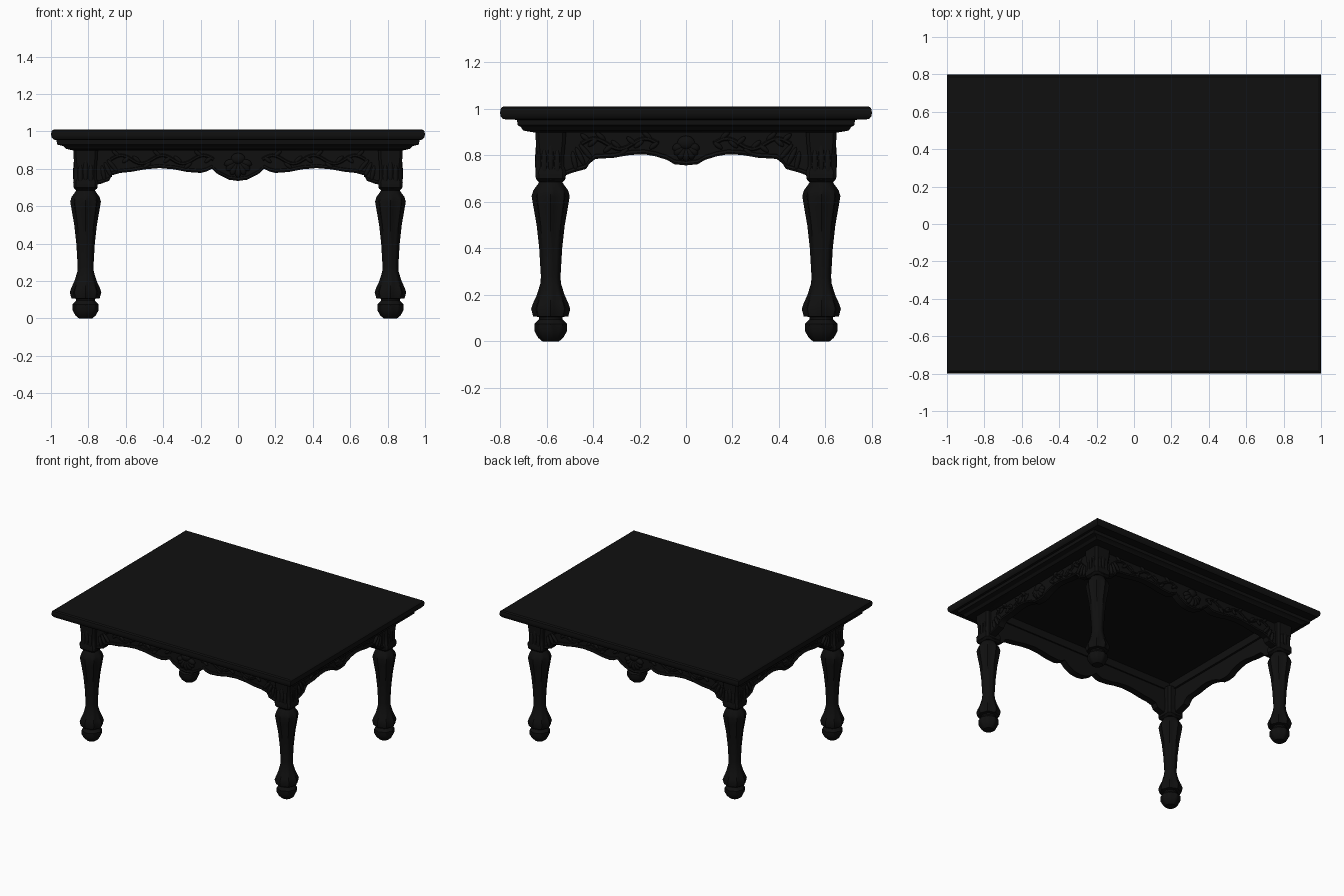
import bpy, bmesh
from math import sin, cos, pi, radians
from mathutils import Matrix, Vector

if "Cube" in bpy.data.objects:
    bpy.data.objects.remove(bpy.data.objects["Cube"])

mat = bpy.data.materials.new("black_wood")
mat.diffuse_color = (0.005, 0.005, 0.005, 1)
mat.use_nodes = True
mat.node_tree.nodes["Principled BSDF"].inputs["Base Color"].default_value = mat.diffuse_color


def finish(bm, name, smooth=40):
    bmesh.ops.recalc_face_normals(bm, faces=bm.faces)
    me = bpy.data.meshes.new(name)
    bm.to_mesh(me)
    bm.free()
    me.materials.append(mat)
    ob = bpy.data.objects.new(name, me)
    bpy.context.collection.objects.link(ob)
    bpy.ops.object.select_all(action='DESELECT')
    ob.select_set(True)
    bpy.context.view_layer.objects.active = ob
    bpy.ops.object.shade_smooth_by_angle(angle=radians(smooth))
    return ob


def skin(bm, rings):
    """Bridge closed point rings and cap both ends."""
    vs = [[bm.verts.new(p) for p in r] for r in rings]
    n = len(vs[0])
    for a, b in zip(vs, vs[1:]):
        for i in range(n):
            j = (i + 1) % n
            bm.faces.new((a[i], a[j], b[j], b[i]))
    bm.faces.new(vs[0])
    bm.faces.new(vs[-1])


def blob(bm, loc, size, angle=0):
    """Flattened carved leaf, tilted in the apron plane."""
    m = (Matrix.Translation(loc) @ Matrix.Rotation(angle, 4, 'Y')
         @ Matrix.Diagonal((*size, 1)))
    bmesh.ops.create_uvsphere(bm, u_segments=10, v_segments=6, radius=1, matrix=m)


def tube(bm, pts, r):
    """Carved stem running through points in the apron plane."""
    rings = []
    for i, p in enumerate(pts):
        t = (pts[min(i + 1, len(pts) - 1)] - pts[max(i - 1, 0)]).normalized()
        side = t.cross(Vector((0, 1, 0)))
        rings.append([p + r * (side * cos(a) + Vector((0, sin(a), 0)))
                      for a in (k * pi / 3 for k in range(6))])
    skin(bm, rings)


# Table top with rounded rim, stepped moulding and hollow underside
steps = [(.985, .787, 1.01), (.996, .796, 1.003), (1, .8, .985), (.996, .797, .968),
         (.985, .787, .956), (.97, .727, .953), (.968, .724, .93), (.935, .71, .922),
         (.92, .70, .907), (.88, .65, .898), (.79, .56, .898), (.79, .56, .955)]
bm = bmesh.new()
skin(bm, [[(x, y, z), (-x, y, z), (-x, -y, z), (x, -y, z)] for x, y, z in steps])
finish(bm, "table_top", 30)

# Turned leg: z, radius, flute depth
leg = [(0, .035, 0), (.015, .052, .03), (.045, .067, .05), (.075, .067, .05),
       (.095, .05, 0), (.105, .05, 0), (.108, .072, .05), (.14, .078, .08),
       (.165, .07, .08), (.2, .056, .06), (.25, .044, 0), (.28, .041, .03),
       (.4, .047, .05), (.5, .057, .06), (.58, .069, .08), (.625, .076, .08),
       (.65, .071, .05), (.675, .056, 0), (.685, .05, 0), (.695, .062, 0),
       (.71, .062, 0), (.72, .05, 0)]
CX, CY = .815, .582


def build_leg(name, sx, sy):
    bm = bmesh.new()
    skin(bm, [[(CX + r * (1 + d * cos(8 * a)) * cos(a), CY + r * (1 + d * cos(8 * a)) * sin(a), z)
               for a in (k * pi / 16 for k in range(32))] for z, r, d in leg])
    # square knee block with chamfered corners
    rings = []
    for z, h in ((.685, .05), (.70, .064), (.73, .066), (.75, .058), (.80, .058), (.86, .064), (.91, .066)):
        c = h - .014
        rings.append([(CX + x, CY + y, z) for x, y in
                      ((h, -c), (h, c), (c, h), (-c, h), (-h, c), (-h, -c), (-c, -h), (c, -h))])
    skin(bm, rings)
    # carved leaves on the two outer faces of the block
    for w in (-.028, 0, .028):
        blob(bm, (CX + w, CY + .056, .79 - abs(w)), (.014, .011, .07))
        blob(bm, (CX + .056, CY + w, .79 - abs(w)), (.011, .014, .07))
    bmesh.ops.transform(bm, matrix=Matrix.Diagonal((sx, sy, 1, 1)), verts=bm.verts)
    finish(bm, name, 35)


for fx, sx in (("left", -1), ("right", 1)):
    for fy, sy in (("front", -1), ("back", 1)):
        build_leg(f"{fy}_{fx}_leg", sx, sy)

# Lower edges of the aprons, from the middle outward: distance, z
long_edge = [(0, .735), (.05, .742), (.08, .757), (.11, .773), (.14, .80), (.17, .785),
             (.2, .778), (.27, .783), (.34, .797), (.42, .804), (.5, .797), (.57, .784),
             (.63, .778), (.675, .765), (.69, .735), (.74, .718), (.77, .715)]
short_edge = [(0, .757), (.05, .762), (.08, .78), (.13, .796), (.18, .805), (.24, .802),
              (.31, .79), (.39, .785), (.415, .765), (.43, .742), (.49, .725), (.53, .71)]


def build_apron(name, edge, dist, angle, vine_start, vine_end, shell):
    bm = bmesh.new()
    full = [(-x, z) for x, z in reversed(edge[1:])] + edge
    # board: back, front and a raised bead along the lower edge
    skin(bm, [[(x, y, z) for y, z in ((-dist + .04, .91), (-dist + .04, e), (-dist - .01, e),
               (-dist - .014, e + .008), (-dist - .008, e + .018), (-dist, e + .02), (-dist, .91))]
              for x, e in full])
    # scrolling vine with leaves on each half
    for s in (-1, 1):
        n = 40
        length = vine_end - vine_start
        pts = []
        for i in range(n + 1):
            u = i / n
            pts.append(Vector((s * (vine_start + length * u), -dist - .004,
                               .85 + .022 * sin(u * length / .22 * 2 * pi))))
        tube(bm, pts, .009)
        for k, p in enumerate(pts[2:-1:4]):
            up = 1 if k % 2 else -1
            blob(bm, p + Vector((0, 0, up * .016)), (.028, .011, .011), s * up * -.7)
        # corner bracket leaf beside the leg
        xe = edge[-1][0] - .05
        for k in range(3):
            blob(bm, (s * (xe - .025 * k), -dist - .004, .775 + .02 * k), (.012, .013, .045), s * (.2 + .25 * k))
    # central fan-shaped shell
    w, zb = shell
    for k in range(-3, 4):
        a = k * .42
        h = w * (.62 - .04 * abs(k))
        blob(bm, (sin(a) * h * .8, -dist - .008, .845 - cos(a) * h * .75),
             (.02, .018, h * .55), -a)
    blob(bm, (0, -dist - .01, .855), (.04, .02, .03))
    bmesh.ops.rotate(bm, matrix=Matrix.Rotation(angle, 3, 'Z'), verts=bm.verts)
    finish(bm, name)


build_apron("front_apron", long_edge, .61, 0, .13, .68, (.115, .735))
build_apron("back_apron", long_edge, .61, pi, .13, .68, (.115, .735))
build_apron("right_apron", short_edge, .845, pi / 2, .12, .45, (.09, .755))
build_apron("left_apron", short_edge, .845, -pi / 2, .12, .45, (.09, .755))
